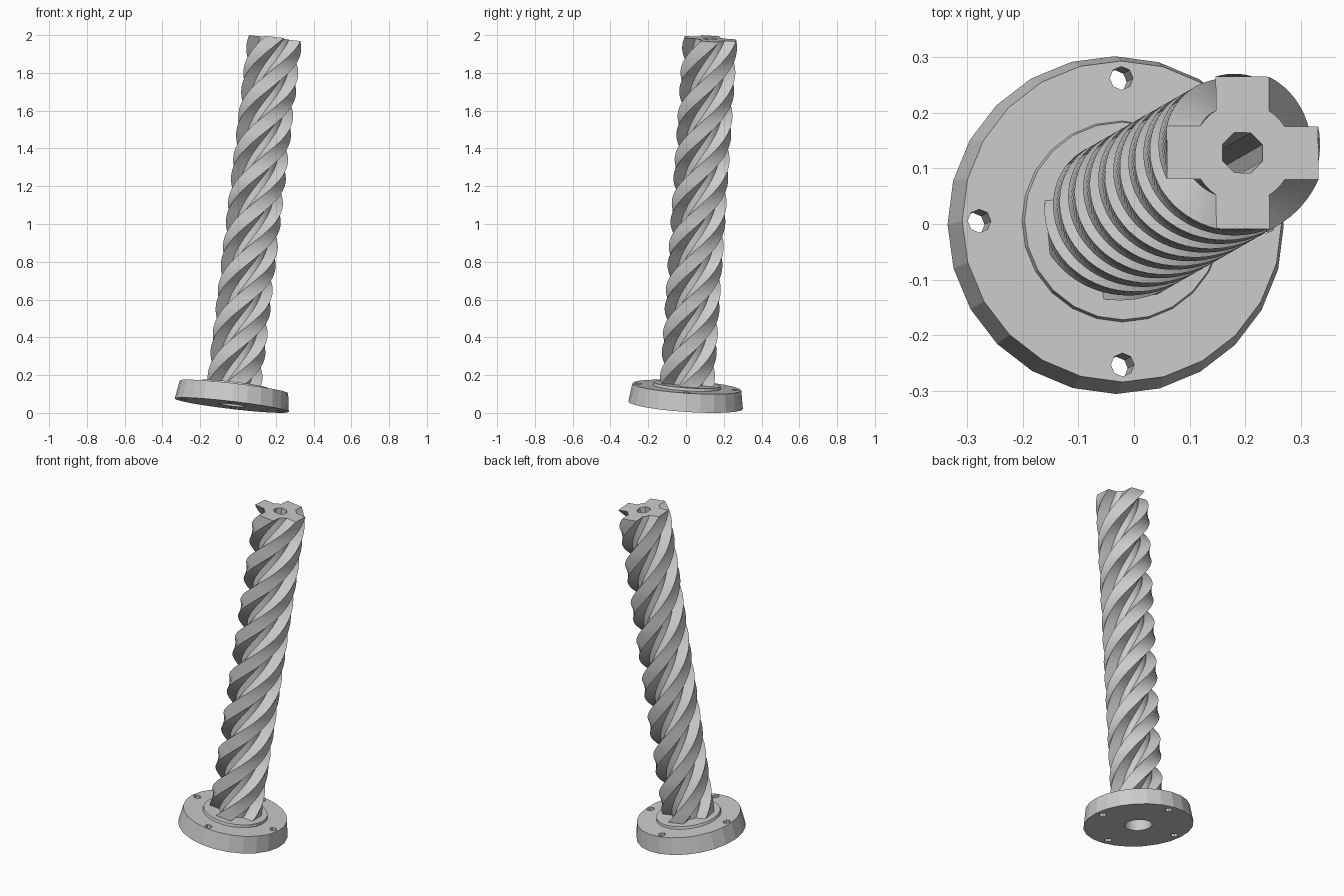
import bpy, bmesh
from math import cos, sin, pi, sqrt, tau
from mathutils import Matrix, Vector

if "Cube" in bpy.data.objects:
    bpy.data.objects.remove(bpy.data.objects["Cube"])

# Leaning axis shared by all parts
AXIS = Vector((0.1175, 0.067, 1)).normalized()
LEAN = Matrix.Translation((-0.033, -0.002, 0.0406)) @ Vector((0, 0, 1)).rotation_difference(AXIS).to_matrix().to_4x4()
LENGTH, START = 1.958, 0.1


def make_object(name, bm):
    bmesh.ops.recalc_face_normals(bm, faces=bm.faces)
    mesh = bpy.data.meshes.new(name)
    bm.to_mesh(mesh)
    bm.free()
    ob = bpy.data.objects.new(name, mesh)
    bpy.context.collection.objects.link(ob)
    ob.matrix_world = LEAN
    return ob


def ring(bm, points, z, angle=0.0):
    c, s = cos(angle), sin(angle)
    return [bm.verts.new((x * c - y * s, x * s + y * c, z)) for x, y in points]


def bridge(bm, a, b):
    n = len(a)
    return [bm.faces.new((a[i], a[(i + 1) % n], b[(i + 1) % n], b[i])) for i in range(n)]


def circle(r, n, offset=0.0):
    return [(r * cos(tau * i / n + offset), r * sin(tau * i / n + offset)) for i in range(n)]


# Flange: revolved profile with a raised collar and a centre hole
profile = [(0.075, 0), (0.304, 0), (0.289, 0.098), (0.181, 0.098), (0.178, 0.113), (0.075, 0.113)]
bm = bmesh.new()
rings = [ring(bm, circle(r, 24), z) for r, z in profile]
for i in range(len(rings)):
    bridge(bm, rings[i], rings[(i + 1) % len(rings)])
flange = make_object("flange", bm)

# Four bolt holes cut through the flange
bm = bmesh.new()
for x, y in circle(0.258, 4):
    hole = [(x + u, y + v) for u, v in circle(0.021, 8)]
    low, high = ring(bm, hole, -0.05), ring(bm, hole, 0.2)
    bridge(bm, low, high)
    bm.faces.new(low)
    bm.faces.new(high)
cutter = make_object("bolt_hole_cutter", bm)
cutter.hide_render = True
cutter.hide_set(True)
cut = flange.modifiers.new("bolt_holes", "BOOLEAN")
cut.object = cutter
cut.solver = "EXACT"

# Twisted shaft: four square splines on a round core, two full turns
half, tip, core = 0.048, 0.137, 0.09
root = sqrt(core ** 2 - half ** 2)
section = []
for k in range(4):
    a = k * pi / 2
    lobe = [(root, -half), (tip, -half), (tip, half), (root, half)]
    lobe += [(core * cos(t), core * sin(t)) for t in (pi / 4 - 0.08, pi / 4 + 0.08)]
    section += [(x * cos(a) - y * sin(a), x * sin(a) + y * cos(a)) for x, y in lobe]

bm = bmesh.new()
steps = 144
layers = [ring(bm, section, START + (LENGTH - START) * i / steps, 2 * tau * i / steps)
          for i in range(steps + 1)]
for a, b in zip(layers, layers[1:]):
    bridge(bm, a, b)

# Bore and end faces of the shaft
bores = [ring(bm, circle(0.039, 8, pi / 8), z) for z in (START, LENGTH)]
bridge(bm, bores[0], bores[1])
for outer, inner in ((layers[0], bores[0]), (layers[-1], bores[1])):
    edges = [bm.edges.get((loop[i - 1], loop[i])) for loop in (outer, inner) for i in range(len(loop))]
    bmesh.ops.triangle_fill(bm, edges=edges, use_beauty=True)
make_object("twisted_shaft", bm)
